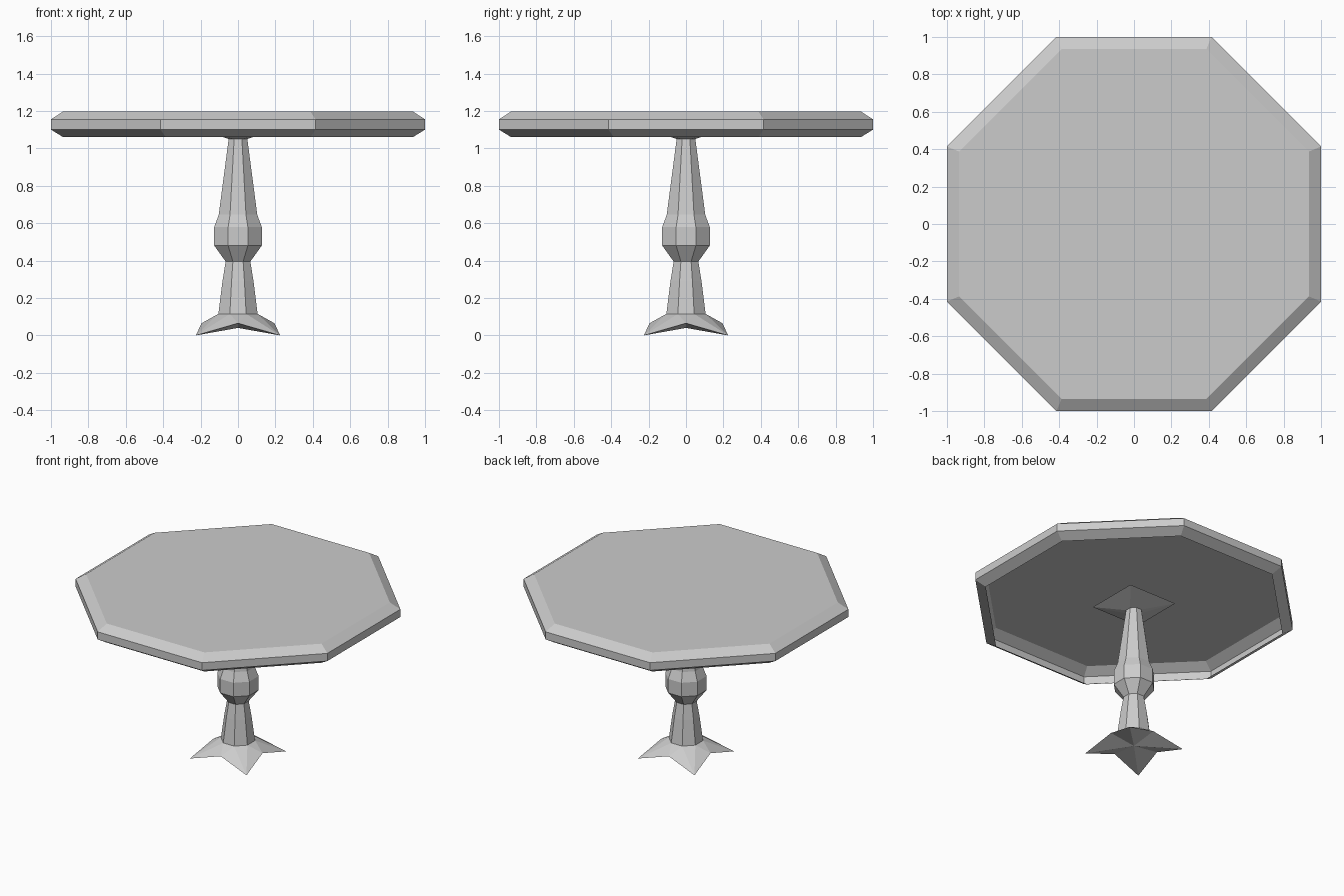
import bpy, bmesh
from math import cos, sin, pi

if "Cube" in bpy.data.objects:
    bpy.data.objects.remove(bpy.data.objects["Cube"])

N = 8


def octagon(bm, apothem, z):
    """Octagon ring with flats facing the axes."""
    r = apothem / cos(pi / N)
    return [bm.verts.new((r * cos((k + 0.5) * pi / 4), r * sin((k + 0.5) * pi / 4), z))
            for k in range(N)]


def star(bm, mid, mid_z, tip, tip_z):
    """Ring of axis midpoints alternating with diagonal tips at (tip, tip)."""
    ring = []
    for k in range(N):
        r, z = (tip * 2 ** 0.5, tip_z) if k % 2 else (mid, mid_z)
        ring.append(bm.verts.new((r * cos(k * pi / 4), r * sin(k * pi / 4), z)))
    return ring


def loft(bm, profile):
    rings = [octagon(bm, a, z) for a, z in profile]
    for lo, hi in zip(rings, rings[1:]):
        for k in range(N):
            j = (k + 1) % N
            bm.faces.new((lo[k], lo[j], hi[j], hi[k]))
    return rings


def join_star(bm, pts, ring):
    """Triangles between a star ring and an octagon ring."""
    for k in range(N):
        bm.faces.new((pts[k], ring[k], ring[k - 1]))
        bm.faces.new((pts[k], pts[(k + 1) % N], ring[k]))


def finish(bm, name):
    bmesh.ops.recalc_face_normals(bm, faces=bm.faces[:])
    mesh = bpy.data.meshes.new(name)
    bm.to_mesh(mesh)
    bm.free()
    bpy.context.collection.objects.link(bpy.data.objects.new(name, mesh))


# Table top: hollow bevelled shell, open underneath
bm = bmesh.new()
top = loft(bm, [(0.935, 1.06), (1.0, 1.10), (1.0, 1.155), (0.935, 1.197)])
bm.faces.new(top[-1])
finish(bm, "table_top")

# Pedestal: turned column, four-pointed foot and flared square support
bm = bmesh.new()
column = loft(bm, [(0.105, 0.115), (0.083, 0.29), (0.066, 0.395), (0.127, 0.48),
                   (0.127, 0.58), (0.103, 0.645), (0.05, 1.05)])
foot = star(bm, 0.195, 0.065, 0.225, 0.0)
join_star(bm, foot, column[0])
centre = bm.verts.new((0, 0, 0.04))
for k in range(N):
    bm.faces.new((foot[k], centre, foot[(k + 1) % N]))
join_star(bm, star(bm, 0.19, 1.097, 0.19, 1.097), column[-1])
finish(bm, "pedestal")
